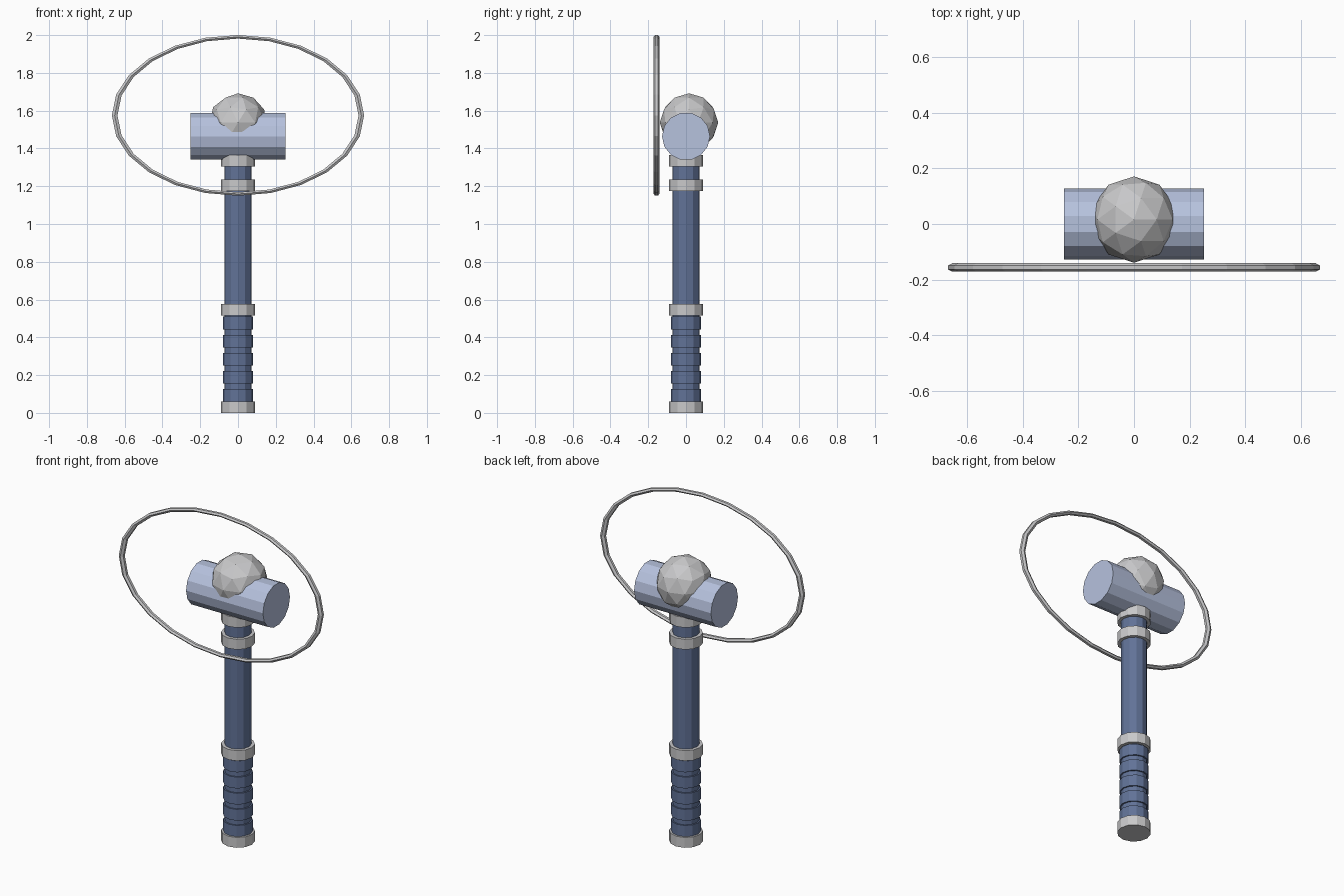
import bpy, bmesh, math
from mathutils import Matrix, Vector

cube = bpy.data.objects.get("Cube")
if cube:
    bpy.data.objects.remove(cube, do_unlink=True)


def material(name, color):
    m = bpy.data.materials.new(name)
    m.use_nodes = True
    m.diffuse_color = (*color, 1)
    m.node_tree.nodes["Principled BSDF"].inputs["Base Color"].default_value = (*color, 1)
    return m


silver = material("silver", (0.58, 0.58, 0.59))
navy = material("navy blue", (0.12, 0.17, 0.31))
pale = material("pale blue", (0.47, 0.54, 0.73))


def finish(bm, name, mat):
    bmesh.ops.recalc_face_normals(bm, faces=bm.faces)
    mesh = bpy.data.meshes.new(name)
    bm.to_mesh(mesh)
    bm.free()
    mesh.materials.append(mat)
    obj = bpy.data.objects.new(name, mesh)
    bpy.context.collection.objects.link(obj)
    return obj


def cylinder(name, radius, bottom, top, mat, sides=12):
    bm = bmesh.new()
    bmesh.ops.create_cone(bm, cap_ends=True, segments=sides, radius1=radius,
                          radius2=radius, depth=top - bottom,
                          matrix=Matrix.Translation((0, 0, (bottom + top) / 2)))
    return finish(bm, name, mat)


# Handle shaft
cylinder("shaft", 0.072, 0.02, 1.36, navy)

# Raised grip bands
for i in range(5):
    z = 0.06 + i * 0.0955
    cylinder(f"grip_band_{i + 1}", 0.08, z, z + 0.067, navy)

# Metal collars
for name, z in (("pommel", 0), ("grip_collar", 0.515),
                ("neck_collar", 1.175), ("head_collar", 1.305)):
    cylinder(name, 0.091, z, z + 0.061, silver)

# Horizontal hammer head
head = cylinder("hammer_head", 0.127, -0.252, 0.252, pale, 14)
head.data.transform(Matrix.Translation((0, 0, 1.464)) @ Matrix.Rotation(math.pi / 2, 4, "Y"))

# Faceted ball set into the head
bm = bmesh.new()
bmesh.ops.create_icosphere(bm, subdivisions=2, radius=0.155,
                           matrix=Matrix.Translation((0, 0.016, 1.537)))
finish(bm, "faceted_ball", silver)

# Oval ring in front of the head
SEGMENTS, SIDES = 24, 6
bm = bmesh.new()
loops = []
for i in range(SEGMENTS):
    a = math.tau * i / SEGMENTS
    loop = []
    for j in range(SIDES):
        b = math.tau * (j + 0.5) / SIDES
        s = 1 + 0.026 * math.cos(b)
        loop.append(bm.verts.new(Vector((0.653 * s * math.cos(a),
                                         -0.156 + 0.015 * math.sin(b),
                                         1.575 + 0.416 * s * math.sin(a)))))
    loops.append(loop)
for i, loop in enumerate(loops):
    following = loops[(i + 1) % SEGMENTS]
    for j in range(SIDES):
        k = (j + 1) % SIDES
        bm.faces.new((loop[j], loop[k], following[k], following[j]))
finish(bm, "oval_ring", silver)
